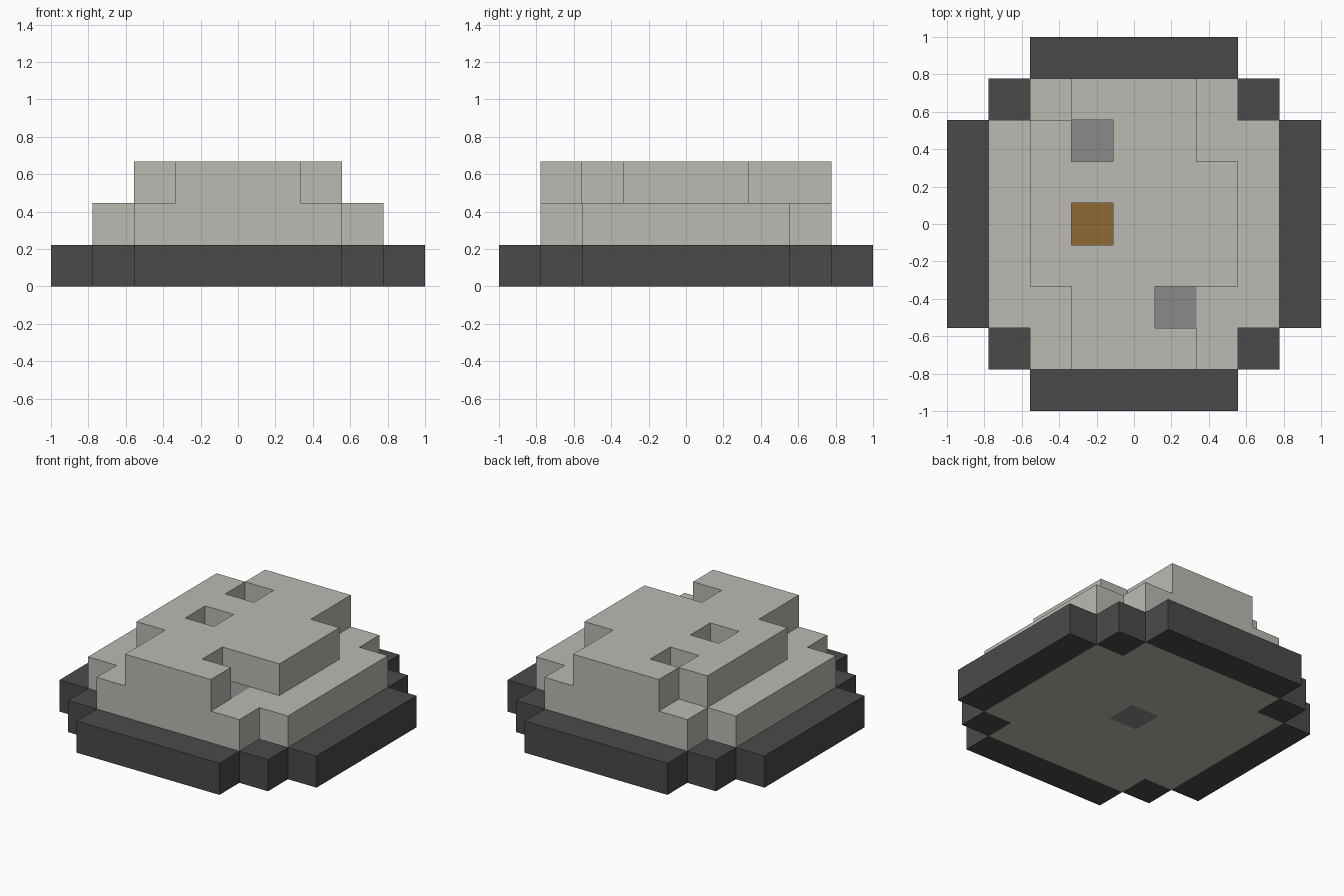
import bpy
import bmesh

CELL = 2 / 9  # size of one block

cube = bpy.data.objects.get("Cube")
if cube:
    bpy.data.objects.remove(cube, do_unlink=True)


def linear(hex_colour):
    channels = [int(hex_colour[k:k + 2], 16) / 255 for k in (0, 2, 4)]
    return [c / 12.92 if c <= 0.04045 else ((c + 0.055) / 1.055) ** 2.4
            for c in channels] + [1]


def material(name, hex_colour):
    mat = bpy.data.materials.new(name)
    mat.use_nodes = True
    mat.diffuse_color = linear(hex_colour)
    bsdf = mat.node_tree.nodes["Principled BSDF"]
    bsdf.inputs["Base Color"].default_value = linear(hex_colour)
    bsdf.inputs["Roughness"].default_value = 0.9
    return mat


MATERIALS = [
    material("pale stone", "BBBAB4"),
    material("charcoal", "4A4A4A"),
    material("mid grey", "8A8A8A"),
    material("brown", "8F6A35"),
]
PALE, CHARCOAL, GREY, BROWN = range(4)


def tier(name, level, inside, colour):
    """One block-high slab covering every cell (i, j) accepted by inside."""
    bm = bmesh.new()
    z = level * CELL
    for i in range(-4, 5):
        for j in range(-4, 5):
            if inside(i, j):
                corners = ((-.5, -.5), (.5, -.5), (.5, .5), (-.5, .5))
                bm.faces.new([bm.verts.new(((i + a) * CELL, (j + b) * CELL, z))
                              for a, b in corners])
    bmesh.ops.remove_doubles(bm, verts=bm.verts, dist=0.001)
    grown = bmesh.ops.extrude_face_region(bm, geom=bm.faces[:], use_keep_orig=True)
    top = [v for v in grown["geom"] if isinstance(v, bmesh.types.BMVert)]
    bmesh.ops.translate(bm, verts=top, vec=(0, 0, CELL))
    bmesh.ops.recalc_face_normals(bm, faces=bm.faces)

    # Colour each face by the cell it belongs to
    for face in bm.faces:
        p = face.calc_center_median() - face.normal * CELL * 0.3
        face.material_index = colour(round(p.x / CELL), round(p.y / CELL))

    mesh = bpy.data.meshes.new(name)
    bm.to_mesh(mesh)
    bm.free()
    for mat in MATERIALS:
        mesh.materials.append(mat)
    obj = bpy.data.objects.new(name, mesh)
    bpy.context.collection.objects.link(obj)


# Coloured blocks showing at the bottom of the pits
PITS = {(-1, 2): GREY, (-1, 0): BROWN, (1, -2): GREY}


def in_core(i, j):
    return max(abs(i), abs(j)) <= 3 and abs(i) + abs(j) <= 5


def in_cap(i, j):
    ridge = abs(i) <= 1 and abs(j) <= 3
    right_bulge = i == 2 and -1 <= j <= 1
    left_bulge = i == -2 and -1 <= j <= 2
    return (ridge or right_bulge or left_bulge) and (i, j) not in PITS


def base_colour(i, j):
    if (i, j) == (0, 0):
        return GREY
    return PALE if in_core(i, j) else CHARCOAL


# Base with dark rim, middle tier with pit floors, and the pierced cap
tier("base", 0, lambda i, j: abs(i) + abs(j) <= 6, base_colour)
tier("middle_tier", 1, in_core, lambda i, j: PITS.get((i, j), PALE))
tier("cap", 2, in_cap, lambda i, j: PALE)
